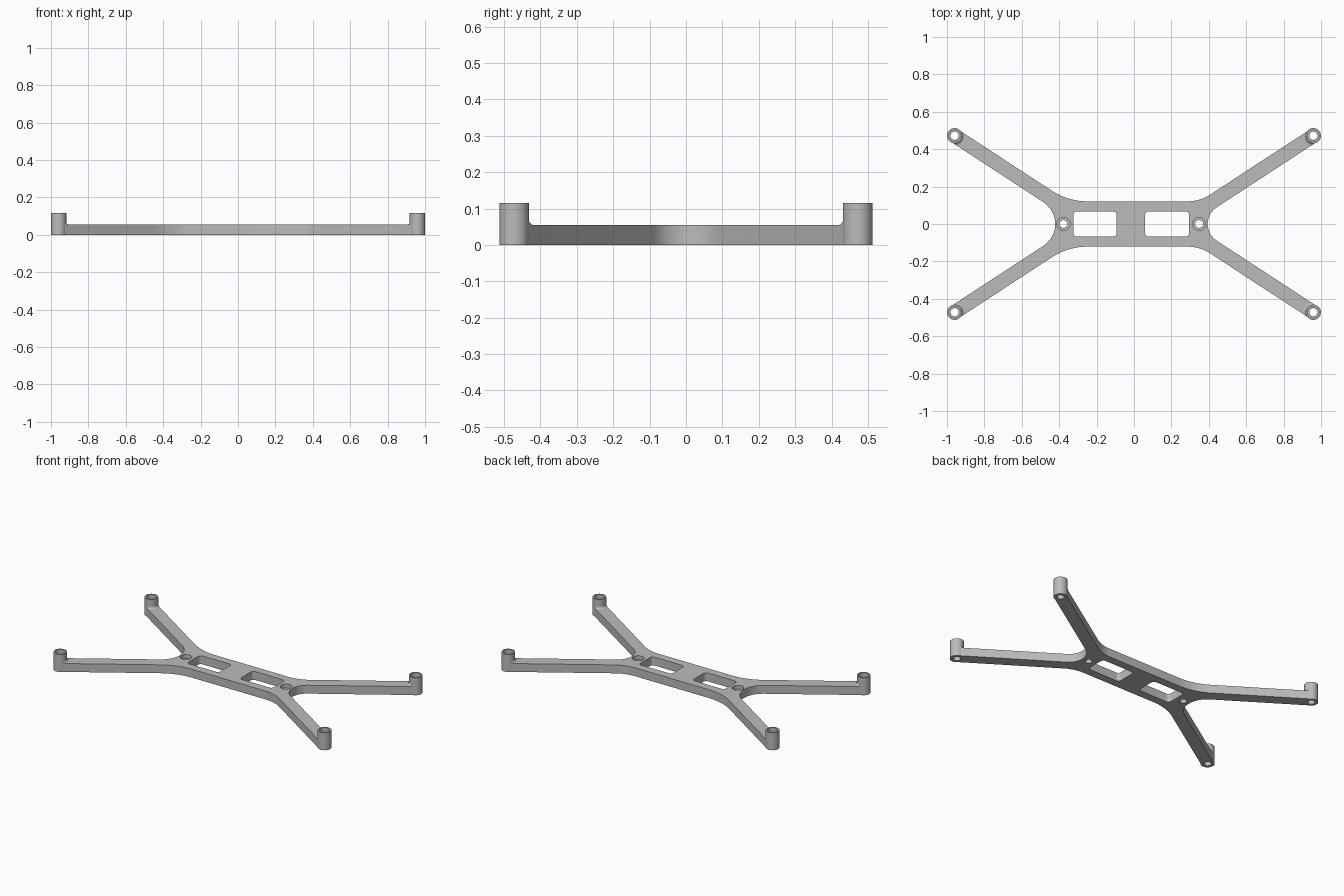
import bpy, bmesh
from math import sin, cos, pi, sqrt, tan
from mathutils import Vector

if "Cube" in bpy.data.objects:
    bpy.data.objects.remove(bpy.data.objects["Cube"])

THICK = 0.055                      # plate thickness
POST = Vector((0.959, 0.472))      # corner post centre
POST_R, POST_H = 0.041, 0.115
ARM_W = 0.038                      # half width of an arm
BODY_W = 0.121                     # half width of the middle body
SLOPE = 0.653                      # arm slope in plan
DIR = Vector((1, SLOPE)).normalized()
SIDE = Vector((-DIR.y, DIR.x))

grey = bpy.data.materials.new("light grey")
grey.use_nodes = True
grey.diffuse_color = (0.5, 0.5, 0.5, 1)
grey.node_tree.nodes["Principled BSDF"].inputs["Base Color"].default_value = (0.5, 0.5, 0.5, 1)


def finish(obj):
    bpy.ops.object.select_all(action='DESELECT')
    obj.select_set(True)
    bpy.context.view_layer.objects.active = obj
    bpy.ops.object.shade_smooth_by_angle(angle=0.6)


def mesh_object(name, bm):
    bmesh.ops.remove_doubles(bm, verts=bm.verts, dist=1e-5)
    bmesh.ops.recalc_face_normals(bm, faces=bm.faces)
    mesh = bpy.data.meshes.new(name)
    bm.to_mesh(mesh)
    bm.free()
    mesh.materials.append(grey)
    obj = bpy.data.objects.new(name, mesh)
    bpy.context.collection.objects.link(obj)
    finish(obj)
    return obj


def round_poly(corners, steps=12):
    """Fillet each (point, radius) corner with an arc."""
    out = []
    for i, (p, r) in enumerate(corners):
        if not r:
            out.append(p)
            continue
        a = (corners[i - 1][0] - p).normalized()
        b = (corners[(i + 1) % len(corners)][0] - p).normalized()
        half = a.angle(b) / 2
        centre = p + (a + b).normalized() * r / sin(half)
        start = p + a * r / tan(half) - centre
        end = p + b * r / tan(half) - centre
        sweep = start.angle_signed(end)
        for k in range(steps + 1):
            t = -sweep * k / steps
            out.append(centre + Vector((start.x * cos(t) - start.y * sin(t),
                                        start.x * sin(t) + start.y * cos(t))))
    return out


def circle(x, y, r, n=32):
    return [Vector((x + r * cos(2 * pi * k / n), y + r * sin(2 * pi * k / n))) for k in range(n)]


def lathe(name, profile, x, y, n=32):
    """Spin a closed (radius, height) profile into a ring."""
    bm = bmesh.new()
    rings = [[bm.verts.new((x + r * cos(2 * pi * k / n), y + r * sin(2 * pi * k / n), z))
              for r, z in profile] for k in range(n)]
    m = len(profile)
    for k in range(n):
        a, b = rings[k], rings[(k + 1) % n]
        for j in range(m):
            bm.faces.new((a[j], b[j], b[(j + 1) % m], a[(j + 1) % m]))
    return mesh_object(name, bm)


def half_outline(outer_r, inner_r):
    """Outline of the +x end, from +y round to -y."""
    shift = ARM_W / DIR.x
    joint = Vector((POST.x - (POST.y + shift - BODY_W) / SLOPE, BODY_W))
    crotch = Vector((POST.x - (POST.y - shift) / SLOPE, 0))
    tip = []
    for k in range(9):
        s = ARM_W * (1 - k / 4)
        tip.append((POST - DIR * sqrt((POST_R - 0.001) ** 2 - s * s) + SIDE * s, 0))
    upper = [(joint, outer_r)] + tip
    lower = [(Vector((p.x, -p.y)), r) for p, r in reversed(upper)]
    return upper + [(crotch, inner_r)] + lower


# Flat frame: body and four arms, with pockets and screw holes
right_end = half_outline(0.22, 0.106)
left_end = [(Vector((-p.x, p.y)), r) for p, r in reversed(half_outline(0.35, 0.139))]
SCREWS = (-0.377, 0.348)
loops = [round_poly(right_end + left_end)]
for x0, x1 in ((-0.324, -0.093), (0.059, 0.295)):
    box = [(x0, -0.068), (x1, -0.068), (x1, 0.068), (x0, 0.068)]
    loops.append(round_poly([(Vector(p), 0.02) for p in box], 6))
loops += [circle(x, 0, 0.035) for x in SCREWS]

curve = bpy.data.curves.new("frame", 'CURVE')
curve.dimensions = '2D'
curve.fill_mode = 'BOTH'
curve.extrude = THICK / 2
for loop in loops:
    spline = curve.splines.new('POLY')
    spline.points.add(len(loop) - 1)
    for point, p in zip(spline.points, loop):
        point.co = (p.x, p.y, 0, 1)
    spline.use_cyclic_u = True
temp = bpy.data.objects.new("frame_curve", curve)
bpy.context.collection.objects.link(temp)
bpy.context.view_layer.update()
bm = bmesh.new()
bm.from_mesh(temp.evaluated_get(bpy.context.evaluated_depsgraph_get()).to_mesh())
bpy.data.objects.remove(temp)
bmesh.ops.translate(bm, verts=bm.verts, vec=(0, 0, THICK / 2))
mesh_object("frame", bm)

# Counterbore floors of the two body screw holes
for side, x in zip(("right", "left"), SCREWS):
    lathe(side + "_screw_seat", [(0.021, 0), (0.035, 0), (0.035, 0.03), (0.021, 0.03)], x, 0)


# Curved fillet between a post and the top of its arm
def post_fillet(name, sx, sy, size=0.013, steps=6, across=12):
    section = [(POST_R + size * (1 - cos(a)), THICK + size * (1 - sin(a)))
               for a in (pi / 2 * k / steps for k in range(steps + 1))]
    section = [(POST_R + size - size * sin(a), THICK + size - size * cos(a))
               for a in (pi / 2 * k / steps for k in range(steps + 1))]
    section.append((POST_R, THICK))
    bm = bmesh.new()
    rows = []
    for k in range(across + 1):
        s = ARM_W * (2 * k / across - 1)
        row = []
        for r, z in section:
            p = POST - DIR * sqrt(r * r - s * s) + SIDE * s
            row.append(bm.verts.new((p.x * sx, p.y * sy, z)))
        rows.append(row)
    m = len(section)
    for a, b in zip(rows, rows[1:]):
        for j in range(m):
            bm.faces.new((a[j], b[j], b[(j + 1) % m], a[(j + 1) % m]))
    bm.faces.new(rows[0])
    bm.faces.new(rows[-1])
    mesh_object(name, bm)


# Four hollow corner posts with a counterbored top
post_profile = [(0.022, 0), (POST_R, 0), (POST_R, POST_H), (0.031, POST_H),
                (0.031, POST_H - 0.03), (0.022, POST_H - 0.03)]
for sx, x_name in ((1, "left"), (-1, "right")):
    for sy, y_name in ((1, "back"), (-1, "front")):
        place = y_name + "_" + x_name
        lathe(place + "_post", post_profile, POST.x * sx, POST.y * sy)
        post_fillet(place + "_post_fillet", sx, sy)
